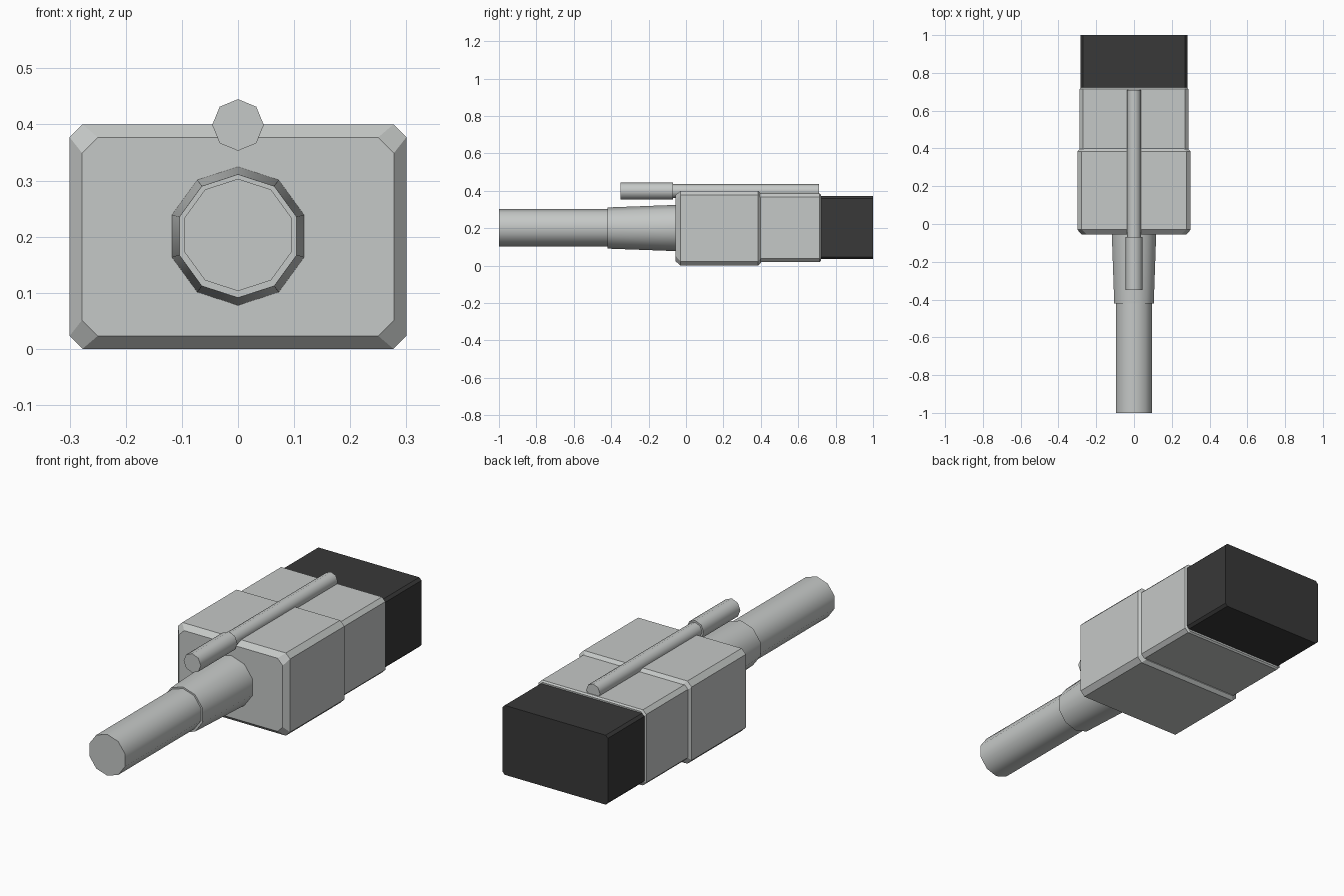
import bpy
import bmesh
from math import sin, cos, pi, radians

cube = bpy.data.objects.get("Cube")
if cube:
    bpy.data.objects.remove(cube, do_unlink=True)


def material(name, rgb):
    mat = bpy.data.materials.new(name)
    mat.use_nodes = True
    mat.diffuse_color = (*rgb, 1)
    mat.node_tree.nodes["Principled BSDF"].inputs["Base Color"].default_value = (*rgb, 1)
    return mat


grey = material("light grey plastic", (0.56, 0.58, 0.57))
black = material("black plastic", (0.04, 0.04, 0.04))


def loft(name, rings, mat, smooth=False):
    """Skin matching rings of points and cap both ends."""
    bm = bmesh.new()
    loops = [[bm.verts.new(p) for p in ring] for ring in rings]
    n = len(loops[0])
    for a, b in zip(loops, loops[1:]):
        for i in range(n):
            j = (i + 1) % n
            bm.faces.new((a[i], a[j], b[j], b[i]))
    bm.faces.new(loops[0])
    bm.faces.new(loops[-1])
    bmesh.ops.recalc_face_normals(bm, faces=bm.faces)
    mesh = bpy.data.meshes.new(name)
    bm.to_mesh(mesh)
    bm.free()
    mesh.materials.append(mat)
    obj = bpy.data.objects.new(name, mesh)
    bpy.context.collection.objects.link(obj)
    if smooth:
        bpy.ops.object.select_all(action="DESELECT")
        obj.select_set(True)
        bpy.context.view_layer.objects.active = obj
        bpy.ops.object.shade_smooth_by_angle(angle=radians(50))
    return obj


def block_ring(y, w, h, cut, z=0.2):
    """Rectangle of half width w and half height h with cut corners."""
    pts = [(w, h - cut), (w - cut, h), (cut - w, h), (-w, h - cut),
           (-w, cut - h), (cut - w, -h), (w - cut, -h), (w, cut - h)]
    return [(px, y, z + pz) for px, pz in pts]


def round_ring(y, r, z, sides):
    """Regular polygon with a corner at the top."""
    angles = [2 * pi * i / sides for i in range(sides)]
    return [(r * sin(a), y, z + r * cos(a)) for a in angles]


# Housing: front block with chamfered rims, slimmer rear block, dark cap
loft("main_housing", [block_ring(-0.055, 0.278, 0.177, 0.028),
                      block_ring(-0.03, 0.3, 0.2, 0.023),
                      block_ring(0.385, 0.3, 0.2, 0.023),
                      block_ring(0.4, 0.285, 0.185, 0.023)], grey)
loft("rear_housing", [block_ring(0.38, 0.288, 0.183, 0.018, 0.202),
                      block_ring(0.715, 0.288, 0.183, 0.018, 0.202),
                      block_ring(0.722, 0.281, 0.176, 0.018, 0.202)], grey)
loft("end_cap", [block_ring(0.7, 0.282, 0.168, 0.012, 0.203),
                 block_ring(1.0, 0.282, 0.168, 0.012, 0.203)], black)

# Cable and its tapered sleeve
loft("strain_relief", [round_ring(-0.42, 0.11, 0.201, 10),
                       round_ring(-0.04, 0.124, 0.201, 10)], grey, True)
loft("cable", [round_ring(-1.0, 0.1, 0.203, 10),
               round_ring(-0.4, 0.1, 0.203, 10)], grey, True)

# Release rod along the top with a thicker grip
loft("release_rod", [round_ring(-0.1, 0.037, 0.399, 8),
                     round_ring(0.71, 0.037, 0.399, 8)], grey, True)
loft("rod_grip", [round_ring(-0.35, 0.046, 0.399, 8),
                  round_ring(-0.07, 0.046, 0.399, 8)], grey, True)
